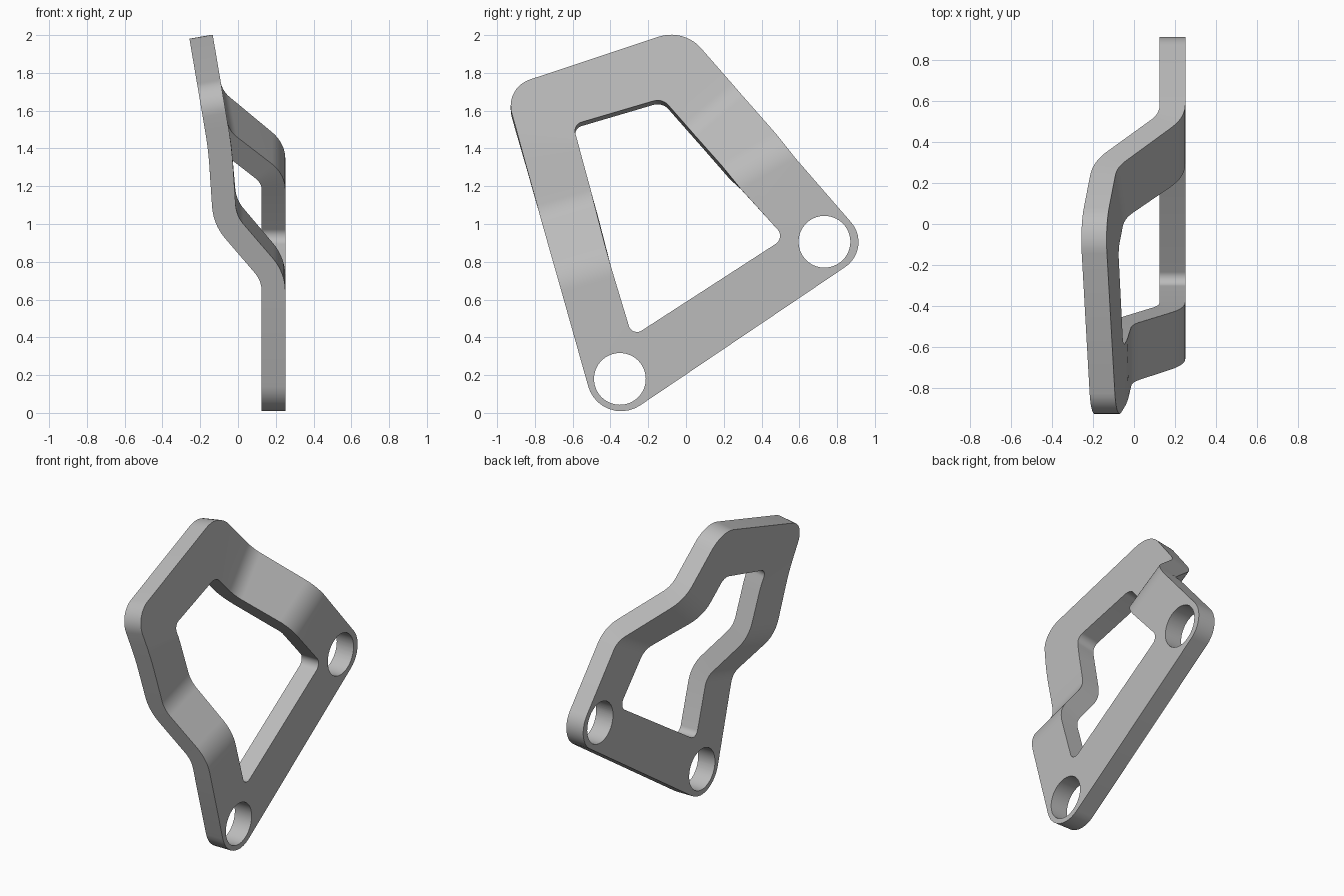
import bpy
import bmesh
import math
from mathutils import Vector

cube = bpy.data.objects.get("Cube")
if cube:
    bpy.data.objects.remove(cube, do_unlink=True)

THICK = 0.125
FLAT = 0.188      # centre plane of the mounting side
STEP = -0.07      # centre plane just past the lower bend


def tilt(z):
    """Centre plane of the tilted end of the bracket."""
    return -0.095 - 0.17 * (z - 1.4)


# Stations round the loop: outer (y, z), inner (y, z), x (None = tilted), outer and inner rounding
stations = [
    ((-0.45, -0.10), (-0.285, 0.403), FLAT, 0.25, 0.06),
    ((-0.681, 0.72), (-0.405, 0.80), FLAT, 0.08, 0.08),
    ((-0.766, 1.02), (-0.484, 1.105), STEP, 0.08, 0.08),
    ((-0.873, 1.40), (-0.568, 1.41), None, 0.10, 0.04),
    ((-0.96, 1.71), (-0.60, 1.515), None, 0.14, 0.05),
    ((-0.012, 2.025), (-0.125, 1.655), None, 0.14, 0.05),
    ((0.29, 1.68), (0.04, 1.467), None, 0.08, 0.08),
    ((0.53, 1.405), (0.24, 1.24), FLAT, 0.08, 0.08),
    ((0.9925, 0.873), (0.525, 0.927), FLAT, 0.18, 0.06),
]


def rounded_loop(corners, trims, steps=10):
    """Replace every corner of a closed 3D path by a circular arc."""
    path = []
    for i, p in enumerate(corners):
        a = (corners[i - 1] - p).normalized()
        b = (corners[(i + 1) % len(corners)] - p).normalized()
        start, end = p + a * trims[i], p + b * trims[i]
        w = math.sin(a.angle(b) / 2)
        for k in range(steps + 1):
            t = k / steps
            c0, c1, c2 = (1 - t) ** 2, 2 * w * t * (1 - t), t * t
            path.append((start * c0 + p * c1 + end * c2) / (c0 + c1 + c2))
    return path


def place(point, x):
    y, z = point
    return Vector((tilt(z) if x is None else x, y, z))


outer = rounded_loop([place(s[0], s[2]) for s in stations], [s[3] for s in stations])
inner = rounded_loop([place(s[1], s[2]) for s in stations], [s[4] for s in stations])

# Bent sheet between the two outlines
bm = bmesh.new()
vo = [bm.verts.new(p) for p in outer]
vi = [bm.verts.new(p) for p in inner]
for i in range(len(vo)):
    j = (i + 1) % len(vo)
    bm.faces.new((vo[i], vi[i], vi[j], vo[j]))
bmesh.ops.recalc_face_normals(bm, faces=bm.faces)
mesh = bpy.data.meshes.new("bent_bracket")
bm.to_mesh(mesh)
bm.free()
bracket = bpy.data.objects.new("bent_bracket", mesh)
bpy.context.collection.objects.link(bracket)

# Plate thickness
solid = bracket.modifiers.new("thickness", 'SOLIDIFY')
solid.thickness = THICK
solid.offset = 0
solid.use_even_offset = True

# Two bolt holes
cutters = []
for y, z in ((-0.35, 0.18), (0.733, 0.906)):
    bpy.ops.mesh.primitive_cylinder_add(vertices=64, radius=0.137, depth=0.4,
                                        location=(FLAT, y, z),
                                        rotation=(0, math.pi / 2, 0))
    cutter = bpy.context.object
    cutter.name = "hole_cutter"
    cutter.hide_render = True
    cutters.append(cutter)
    cut = bracket.modifiers.new("bolt_hole", 'BOOLEAN')
    cut.operation = 'DIFFERENCE'
    cut.solver = 'EXACT'
    cut.object = cutter

bpy.ops.object.select_all(action='DESELECT')
bracket.select_set(True)
bpy.context.view_layer.objects.active = bracket
for name in [m.name for m in bracket.modifiers]:
    bpy.ops.object.modifier_apply(modifier=name)
for cutter in cutters:
    bpy.data.objects.remove(cutter, do_unlink=True)
bpy.ops.object.shade_smooth_by_angle(angle=math.radians(30))

# Plain grey finish
grey = bpy.data.materials.new("plain_grey")
grey.use_nodes = True
colour = (0.5, 0.5, 0.5, 1)
grey.diffuse_color = colour
grey.node_tree.nodes["Principled BSDF"].inputs["Base Color"].default_value = colour
bracket.data.materials.clear()
bracket.data.materials.append(grey)
